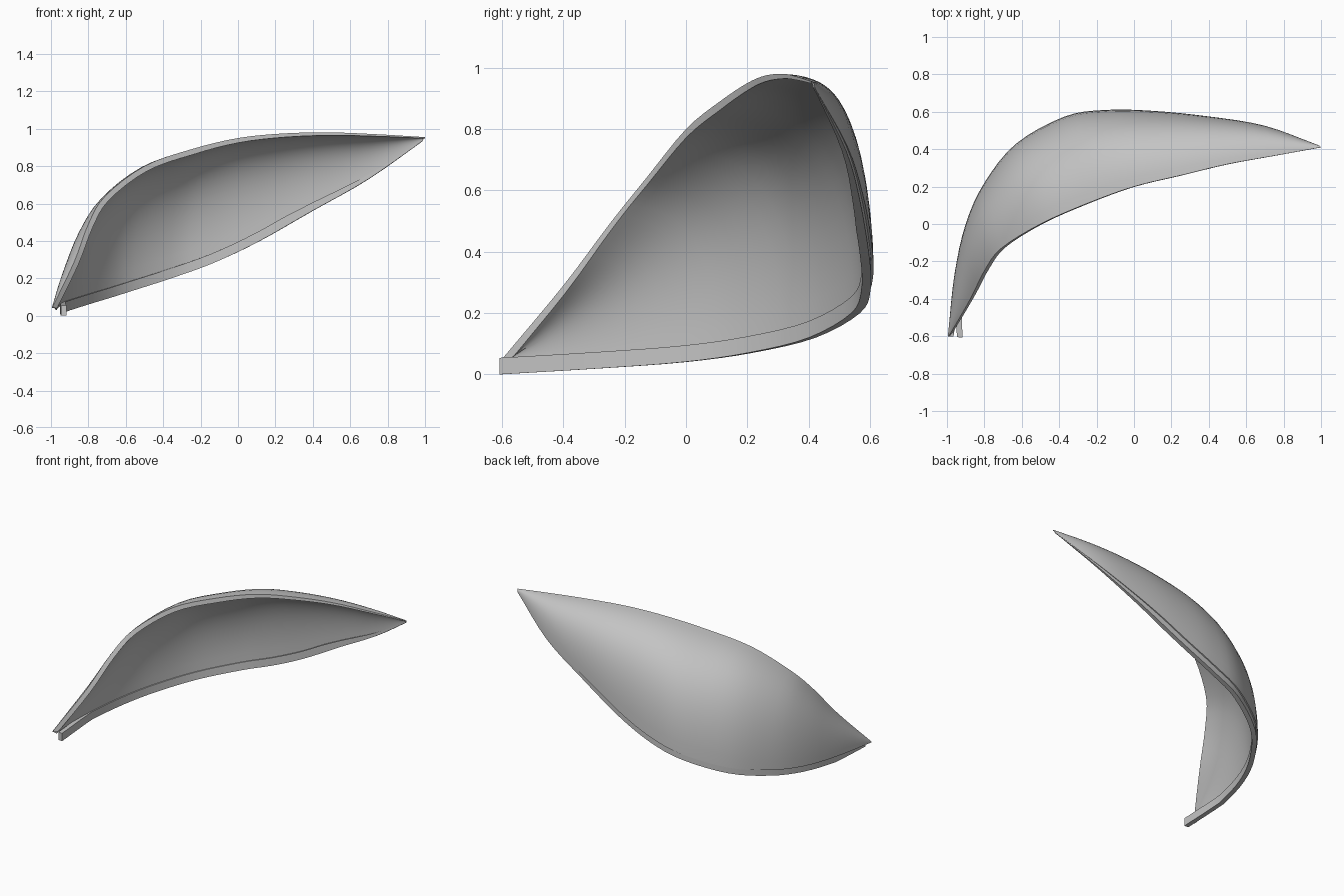
import bpy, bmesh, math
from mathutils import Vector

if "Cube" in bpy.data.objects:
    bpy.data.objects.remove(bpy.data.objects["Cube"], do_unlink=True)

grey = bpy.data.materials.new("light grey")
grey.use_nodes = True
grey.diffuse_color = (0.55, 0.55, 0.55, 1)
grey.node_tree.nodes["Principled BSDF"].inputs["Base Color"].default_value = (0.55, 0.55, 0.55, 1)

# Guide points of the two rims, from the low tip to the high tip
UPPER = [(-.99, -.6, .05), (-.875, -.4, .29), (-.80, -.25, .49), (-.71, -.13, .64),
         (-.5, 0, .8), (-.25, .11, .89), (0, .2, .95), (.25, .26, .975),
         (.5, .32, .98), (.75, .365, .97), (1, .41, .955)]
LOWER = [(-.995, -.6, 0), (-.96, -.27, .02), (-.9, 0, .04), (-.8, .22, .07),
         (-.63, .43, .12), (-.37, .575, .2), (-.15, .61, .275), (.1, .605, .39),
         (.4, .575, .56), (.7, .525, .73), (.99, .42, .935)]
SUB, ACROSS = 4, 16


def smooth_path(points):
    """Catmull-Rom path through the points."""
    p = [Vector(q) for q in points]
    p = [2 * p[0] - p[1]] + p + [2 * p[-1] - p[-2]]
    out = []
    for i in range(1, len(p) - 2):
        a, b, c, d = p[i - 1:i + 3]
        for k in range(SUB):
            t = k / SUB
            out.append(b + (c - a) * t / 2 + (2 * a - 5 * b + 4 * c - d) * t * t / 2
                       + (3 * b - a - 3 * c + d) * t ** 3 / 2)
    return out + [p[-2]]


def finish(name, bm, angle):
    bmesh.ops.recalc_face_normals(bm, faces=bm.faces)
    mesh = bpy.data.meshes.new(name)
    bm.to_mesh(mesh)
    bm.free()
    obj = bpy.data.objects.new(name, mesh)
    bpy.context.collection.objects.link(obj)
    mesh.materials.append(grey)
    bpy.ops.object.select_all(action='DESELECT')
    obj.select_set(True)
    bpy.context.view_layer.objects.active = obj
    bpy.ops.object.shade_smooth_by_angle(angle=math.radians(angle))


upper, base = smooth_path(UPPER), smooth_path(LOWER)
ROWS = len(upper)
taper = [min(1, 4 * (1 - i / (ROWS - 1))) for i in range(ROWS)]
lower = [b + Vector((0, 0, .042 * t)) for b, t in zip(base, taper)]

# Curved shell: arched sections between the rims, with an inner skin
bm = bmesh.new()
outer = []
for u, l in zip(upper, lower):
    corner = Vector((l.x, l.y, u.z)).lerp((u + l) / 2, .06)
    outer.append([])
    for j in range(ACROSS + 1):
        s = j / ACROSS
        outer[-1].append(bm.verts.new(u * (1 - s) ** 2 + corner * 2 * s * (1 - s) + l * s * s))


def skin(grid):
    for i in range(ROWS - 1):
        for j in range(ACROSS):
            bm.faces.new((grid[i][j], grid[i][j + 1], grid[i + 1][j + 1], grid[i + 1][j]))


skin(outer)
bm.normal_update()
hub = Vector((0, -.1, .35))
mid = outer[ROWS // 2][ACROSS // 2]
side = 1 if mid.normal.dot(hub - mid.co) > 0 else -1
inner = []
for i, row in enumerate(outer):
    thick = .006 + .024 * min(1, 2 * (1 - i / (ROWS - 1)))
    inner.append([bm.verts.new(v.co + v.normal * side * thick) for v in row])
skin(inner)
for j in (0, ACROSS):
    for i in range(ROWS - 1):
        bm.faces.new((outer[i][j], outer[i + 1][j], inner[i + 1][j], inner[i][j]))
for i in (0, ROWS - 1):
    for j in range(ACROSS):
        bm.faces.new((outer[i][j], outer[i][j + 1], inner[i][j + 1], inner[i][j]))
bottom = min(v.co.z for v in bm.verts)
for v in bm.verts:
    v.co.y = max(v.co.y, -.605)
finish("curved_shell", bm, 40)

# Lip hanging below the lower rim, set slightly inward
bm = bmesh.new()
rings = []
for i in range(ROWS):
    d = base[min(i + 1, ROWS - 1)] - base[max(i - 1, 0)]
    inward = Vector((d.y, -d.x, 0)).normalized()
    near = (.008 + .04 * max(0, 1 - i / 4)) * taper[i]
    far = near + .004 + .026 * taper[i]
    top = Vector((0, 0, .05 * taper[i] + .004))
    a, b = base[i] + inward * near, base[i] + inward * far
    rings.append([bm.verts.new(q) for q in (a, b, b + top, a + top)])
for r, s in zip(rings, rings[1:]):
    for k in range(4):
        n = (k + 1) % 4
        bm.faces.new((r[k], r[n], s[n], s[k]))
bm.faces.new(rings[0])
bm.faces.new(rings[-1])
finish("lower_lip", bm, 35)
